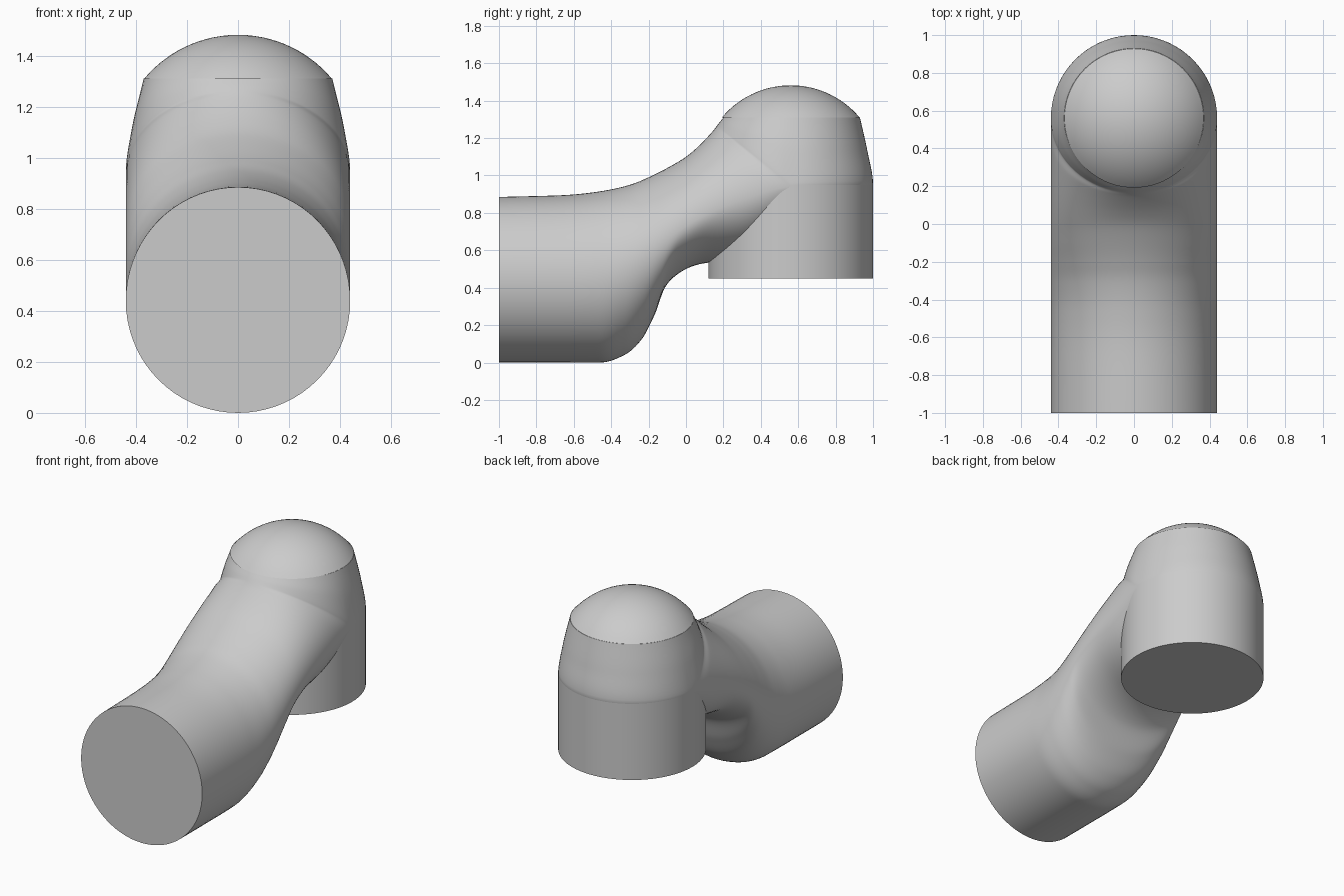
import bpy, bmesh, math

cube = bpy.data.objects.get("Cube")
if cube:
    bpy.data.objects.remove(cube, do_unlink=True)

SEGS = 72
STEPS = 8
RADIUS = 0.44
POST_Y = 0.56

grey = bpy.data.materials.new("plain grey")
grey.use_nodes = True
colour = (0.6, 0.6, 0.6, 1)
grey.diffuse_color = colour
grey.node_tree.nodes["Principled BSDF"].inputs["Base Color"].default_value = colour


def section(top_y, top_z, mid_y, mid_z, low_y, low_z, half_width):
    """Closed ring made of two half ellipses that meet at the widest line."""
    ring = []
    for i in range(SEGS):
        a = math.tau * i / SEGS
        c = math.cos(a)
        end_y, end_z = (top_y, top_z) if c > 0 else (low_y, low_z)
        ring.append((half_width * math.sin(a),
                     mid_y + (end_y - mid_y) * abs(c),
                     mid_z + (end_z - mid_z) * abs(c)))
    return ring


def level_ring(radius, z):
    return section(POST_Y - radius, z, POST_Y, z, POST_Y + radius, z, radius)


def loft(name, rings):
    """Skin a list of rings and cap both ends."""
    bm = bmesh.new()
    loops = [[bm.verts.new(p) for p in ring] for ring in rings]
    for a, b in zip(loops, loops[1:]):
        for i in range(SEGS):
            j = (i + 1) % SEGS
            bm.faces.new((a[i], a[j], b[j], b[i]))
    bm.faces.new(loops[0])
    bm.faces.new(loops[-1])
    bmesh.ops.recalc_face_normals(bm, faces=bm.faces)
    mesh = bpy.data.meshes.new(name)
    bm.to_mesh(mesh)
    bm.free()
    mesh.materials.append(grey)
    obj = bpy.data.objects.new(name, mesh)
    bpy.context.collection.objects.link(obj)
    bpy.ops.object.select_all(action='DESELECT')
    obj.select_set(True)
    bpy.context.view_layer.objects.active = obj
    bpy.ops.object.shade_smooth_by_angle(angle=math.radians(25))
    return obj


def smooth_column(values):
    """Curve through the values that never overshoots them."""
    d = [b - a for a, b in zip(values, values[1:])]
    inner = [2 * a * b / (a + b) if a * b > 0 else 0 for a, b in zip(d, d[1:])]
    slopes = [d[0]] + inner + [d[-1]]
    out = []
    for k in range(len(d)):
        for s in range(STEPS):
            t = s / STEPS
            out.append(values[k]
                       + slopes[k] * t * (1 - t) ** 2
                       + d[k] * t * t * (3 - 2 * t)
                       - slopes[k + 1] * t * t * (1 - t))
    return out + [values[-1]]


# Bent arm: upper line, widest line, lower line and half width
arm = [
    (-1, .885, -1, .44, -1, 0, RADIUS),
    (-.65, .895, -.65, .44, -.65, 0, RADIUS),
    (-.46, .915, -.46, .45, -.46, 0, RADIUS),
    (-.3, .95, -.32, .5, -.33, .04, RADIUS),
    (-.2, .99, -.2, .58, -.24, .12, RADIUS),
    (-.1, 1.04, -.1, .66, -.17, .25, RADIUS),
    (0, 1.1, 0, .73, -.1, .42, RADIUS),
    (.06, 1.15, .15, .81, .05, .52, RADIUS),
    (.11, 1.2, .3, .87, .3, .56, RADIUS),
    (.15, 1.245, .45, .92, .7, .75, RADIUS),
    (.165, 1.265, POST_Y, .95, 1, .95, RADIUS),
    (.18, 1.285, POST_Y, 1.13, .97, 1.13, .412),
    (.2, 1.31, POST_Y, 1.31, .93, 1.31, .37),
]
columns = [smooth_column(col) for col in zip(*arm)]
loft("bent_arm", [section(*row) for row in zip(*columns)])

# Upright round post with a flat underside
loft("upright_post", [level_ring(RADIUS, .45), level_ring(RADIUS, .95)])

# Shallow spherical dome
rim, rise, rim_z = .368, .172, 1.31
ball = (rim * rim + rise * rise) / (2 * rise)
reach = math.asin(rim / ball)
dome = []
for i in range(15):
    a = reach * (1 - i / 14.3)
    dome.append(level_ring(ball * math.sin(a), rim_z + rise - ball * (1 - math.cos(a))))
loft("dome_cap", dome)
